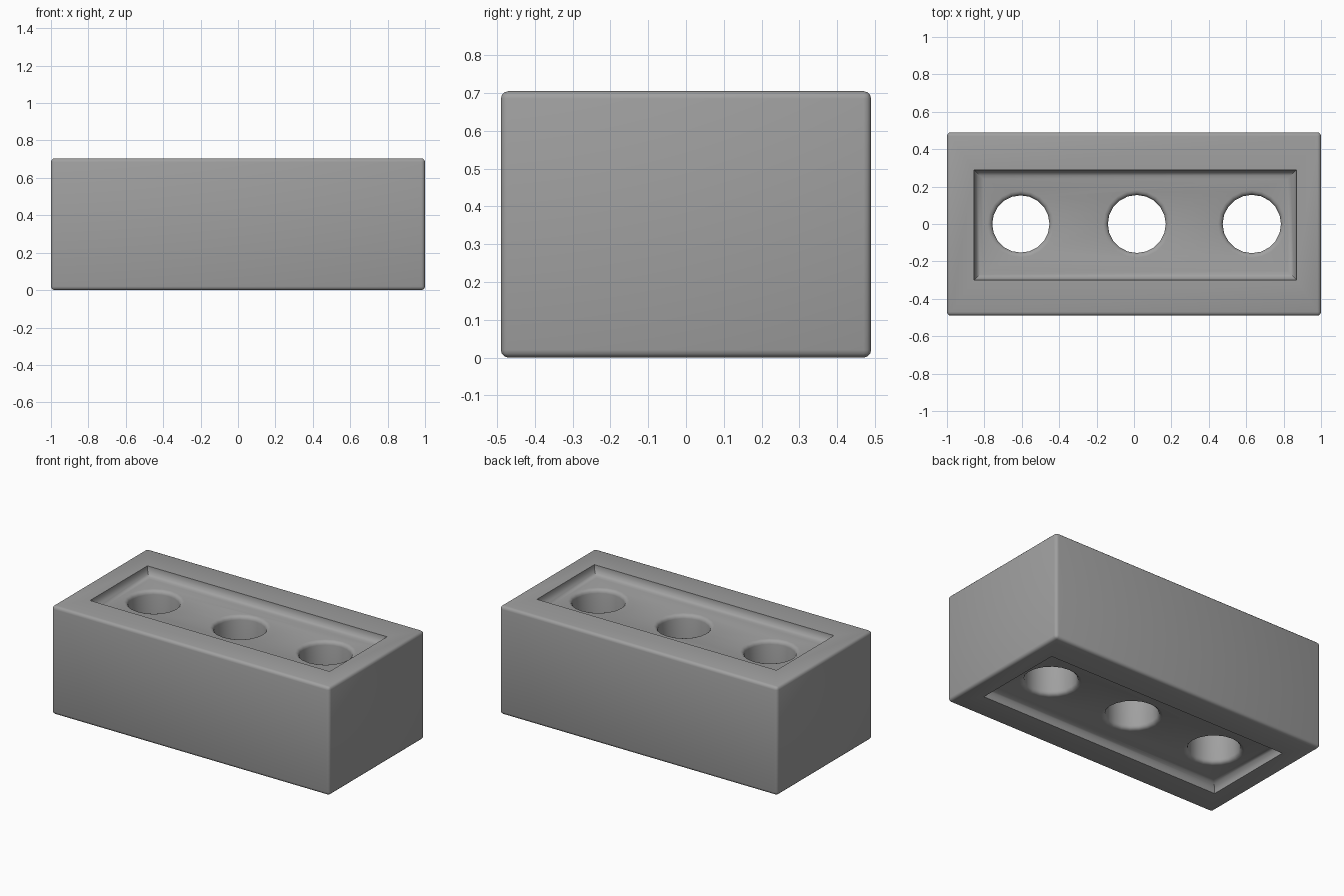
import bpy, bmesh
from math import cos, sin, pi, radians

if "Cube" in bpy.data.objects:
    bpy.data.objects.remove(bpy.data.objects["Cube"], do_unlink=True)

WIDTH, DEPTH, HEIGHT = 2.0, 0.98, 0.705
DIP = 0.055          # depth of the shallow panels
COVE = 0.05          # rounding where a panel wall meets its floor
FLARE = 0.025        # rounding of the hole lips
HOLES = [(-0.605, 0.153), (0.015, 0.155), (0.63, 0.156)]

grey = bpy.data.materials.new("brick_grey")
grey.use_nodes = True
colour = (0.35, 0.35, 0.35, 1)
grey.diffuse_color = colour
grey.node_tree.nodes["Principled BSDF"].inputs["Base Color"].default_value = colour


def make_object(name, bm):
    bmesh.ops.recalc_face_normals(bm, faces=bm.faces)
    mesh = bpy.data.meshes.new(name)
    bm.to_mesh(mesh)
    bm.free()
    mesh.materials.append(grey)
    obj = bpy.data.objects.new(name, mesh)
    bpy.context.collection.objects.link(obj)
    return obj


def loft(name, rings):
    """Solid through a stack of matching rings, capped at both ends."""
    bm = bmesh.new()
    loops = [[bm.verts.new(p) for p in ring] for ring in rings]
    for a, b in zip(loops, loops[1:]):
        for i in range(len(a)):
            j = (i + 1) % len(a)
            bm.faces.new((a[i], a[j], b[j], b[i]))
    bm.faces.new(loops[0])
    bm.faces.new(loops[-1])
    return make_object(name, bm)


def panel_cutter(name, x0, x1, y0, y1, surface, inward):
    """Rectangular dip with a coved floor; inward is -1 for top, 1 for bottom."""
    steps = [(0, -0.1), (0, DIP - COVE)]
    for k in range(1, 5):
        t = k / 4 * pi / 2
        steps.append((COVE * (1 - cos(t)), DIP - COVE + COVE * sin(t)))
    return loft(name, [[(x0 + s, y0 + s, surface + inward * d),
                        (x1 - s, y0 + s, surface + inward * d),
                        (x1 - s, y1 - s, surface + inward * d),
                        (x0 + s, y1 - s, surface + inward * d)] for s, d in steps])


def hole_cutter(name, x, radius, sides=20):
    """Round through hole with flared lips at both panel floors."""
    low = [(radius + FLARE, DIP - 0.02)]
    for k in range(4):
        t = k / 3 * pi / 2
        low.append((radius + FLARE * (1 - sin(t)), DIP + FLARE * (1 - cos(t))))
    profile = low + [(r, HEIGHT - z) for r, z in reversed(low)]
    return loft(name, [[(x + r * cos(2 * pi * i / sides), r * sin(2 * pi * i / sides), z)
                        for i in range(sides)] for r, z in profile])


# Brick body with softened edges
bm = bmesh.new()
bmesh.ops.create_cube(bm, size=1)
for v in bm.verts:
    v.co = (v.co.x * WIDTH, v.co.y * DEPTH, (v.co.z + 0.5) * HEIGHT)
bmesh.ops.bevel(bm, geom=bm.edges[:], offset=0.02, segments=3, profile=0.5,
                affect='EDGES')
brick = make_object("brick", bm)

# Panels in the top and bottom, then the three holes
cutters = [panel_cutter("top_panel_cutter", -0.855, 0.87, -0.30, 0.29, HEIGHT, -1),
           panel_cutter("bottom_panel_cutter", -0.87, 0.875, -0.31, 0.30, 0, 1)]
cutters += [hole_cutter("hole_cutter", x, r) for x, r in HOLES]

bpy.context.view_layer.objects.active = brick
for cutter in cutters:
    cutter.hide_render = True
    mod = brick.modifiers.new("cut", 'BOOLEAN')
    mod.operation = 'DIFFERENCE'
    mod.solver = 'EXACT'
    mod.object = cutter
    bpy.ops.object.modifier_apply(modifier=mod.name)
    bpy.data.objects.remove(cutter, do_unlink=True)

bpy.ops.object.select_all(action='DESELECT')
brick.select_set(True)
bpy.ops.object.shade_smooth_by_angle(angle=radians(40))
